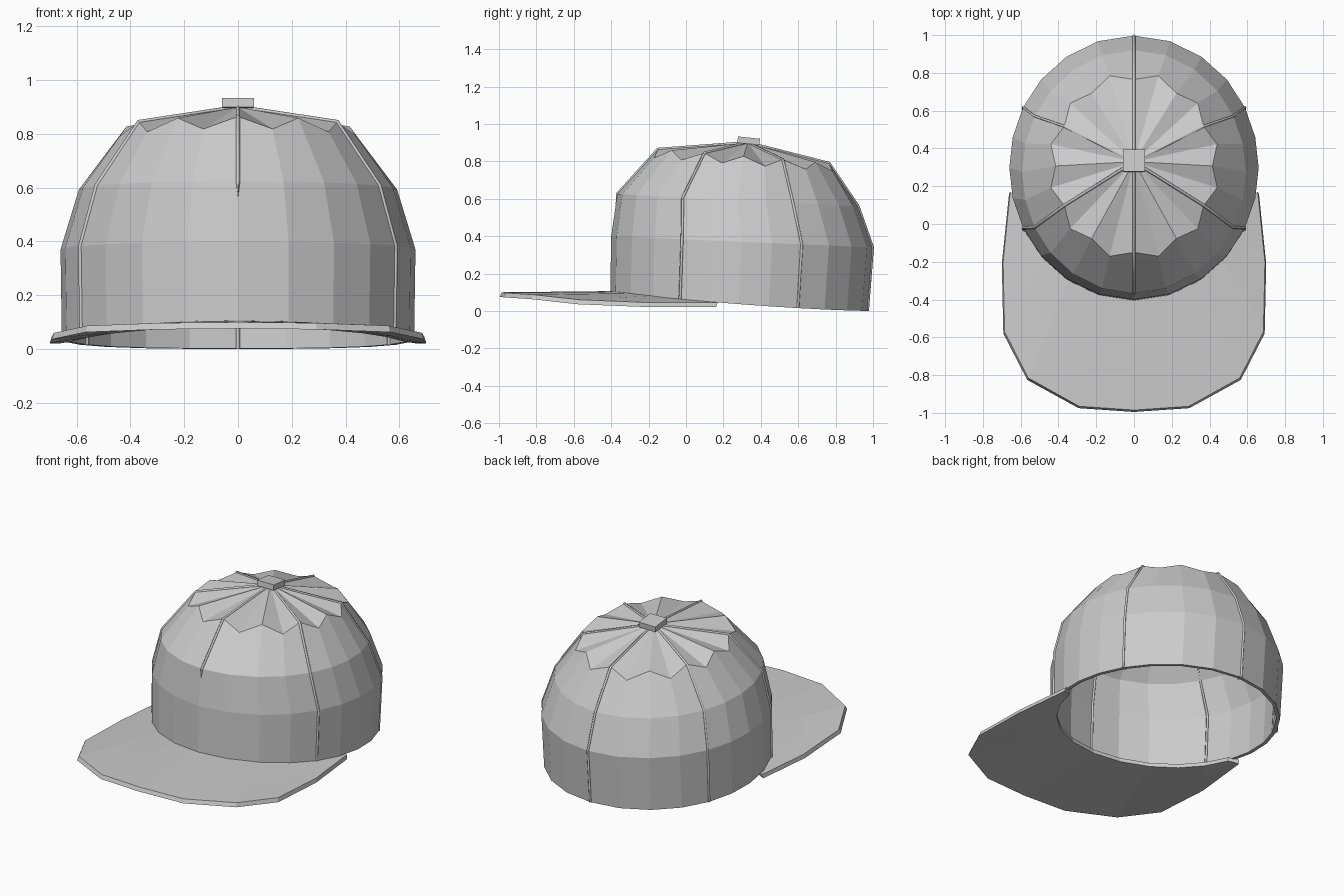
import bpy, bmesh
from math import sin, cos, pi, radians
from mathutils import Vector

if "Cube" in bpy.data.objects:
    bpy.data.objects.remove(bpy.data.objects["Cube"])

N = 24
APEX = Vector((0, 0.33, 0.90))


def rim_z(y):
    return 0.1 * max(0, (1 - y) / 1.4) ** 1.5


def crown_point(level, i):
    """Point on the crown; i counts round from the front."""
    a = 2 * pi * i / N
    a += radians(3.2) * sin(2 * a)
    # half width, front y, back y, front z, back z
    rx, yf, yb, zf, zb = [(0.655, -0.405, 0.97, 0, 0),
                          (0.66, -0.40, 0.997, 0.40, 0.34),
                          (0.592, -0.367, 0.92, 0.625, 0.56),
                          (0.415, -0.15, 0.765, 0.865, 0.79)][level]
    cy, ry = (yf + yb) / 2, (yb - yf) / 2
    f = (1 + cos(a)) / 2
    z = zb + (zf - zb) * f
    k = 1.0
    if level == 3 and i % 2:      # zigzag fold at the shoulder
        k, z = 1.09, z - 0.045
    p = Vector((rx * k * sin(a), cy - ry * k * cos(a), z))
    if level == 0:
        p.z = rim_z(p.y)
    return p


def mesh_object(name, bm):
    bmesh.ops.recalc_face_normals(bm, faces=bm.faces)
    me = bpy.data.meshes.new(name)
    bm.to_mesh(me)
    bm.free()
    ob = bpy.data.objects.new(name, me)
    bpy.context.collection.objects.link(ob)
    return ob


# Crown: faceted open dome with wall thickness
bm = bmesh.new()
rings = [[bm.verts.new(crown_point(l, i)) for i in range(N)] for l in range(4)]
top = bm.verts.new(APEX)
for i in range(N):
    j = (i + 1) % N
    for lo, hi in zip(rings, rings[1:]):
        bm.faces.new((lo[i], lo[j], hi[j], hi[i]))
    bm.faces.new((rings[3][i], rings[3][j], top))
crown = mesh_object("crown", bm)
for p in crown.data.polygons:     # make sure the shell thickens inwards
    if p.normal.dot(p.center - Vector((0, 0.3, 0.2))) < 0:
        p.flip()
sol = crown.modifiers.new("wall", 'SOLIDIFY')
sol.thickness = 0.022
sol.offset = -1


# Brim: strips from the crown rim to the outer edge
outer = [(0, -0.985, 0.10), (0.29, -0.965, 0.097), (0.56, -0.815, 0.087),
         (0.685, -0.57, 0.06), (0.693, -0.2, 0.045), (0.655, 0.17, 0.045)]
bm = bmesh.new()
cols = []
for i in range(-5, 6):
    x, y, z = outer[abs(i)]
    out = Vector((x if i > 0 else -x, y, z))
    inn = crown_point(0, i)
    inn = Vector((inn.x * 0.945, 0.3 + (inn.y - 0.3) * 0.945, inn.z + 0.006))
    upper = [inn, inn.lerp(out, 0.5), out]
    lower = [p - Vector((0, 0, 0.024)) for p in upper]
    lower[2] += Vector((out.x * 0.01, -0.01, 0))
    cols.append([bm.verts.new(p) for p in upper + lower[::-1]])
for a, b in zip(cols, cols[1:]):
    for k in range(6):
        m = (k + 1) % 6
        bm.faces.new((a[k], b[k], b[m], a[m]))
bm.faces.new(cols[0])
bm.faces.new(cols[-1])
mesh_object("brim", bm)


# Seams: thin piping outside and inside each panel joint
def piping(name, pts, taper=False):
    cu = bpy.data.curves.new(name, 'CURVE')
    cu.dimensions = '3D'
    cu.bevel_depth = 0.008
    cu.bevel_resolution = 0
    cu.use_fill_caps = True
    sp = cu.splines.new('POLY')
    sp.points.add(len(pts) - 1)
    for s, p in zip(sp.points, pts):
        s.co = (*p, 1)
    if taper:
        sp.points[0].radius = 0.1
    bpy.context.collection.objects.link(bpy.data.objects.new(name, cu))


for n, i in enumerate(range(0, N, 4)):
    pts = [crown_point(l, i) for l in range(4)] + [APEX]
    inner = [Vector((p.x * 0.965, 0.3 + (p.y - 0.3) * 0.965, p.z)) for p in pts]
    for p in inner[3:]:
        p.z -= 0.02
    piping(f"inner_seam_{n}", inner)
    if i == 0:                    # front seam fades out half way down
        pts = [pts[1].lerp(pts[2], 0.75)] + pts[2:]
    piping(f"outer_seam_{n}", pts, i == 0)

# Top button
bpy.ops.mesh.primitive_cube_add(size=1, location=(0, 0.335, 0.91),
                                rotation=(radians(-6), 0, 0))
button = bpy.context.object
button.name = "top_button"
button.scale = (0.118, 0.118, 0.034)
